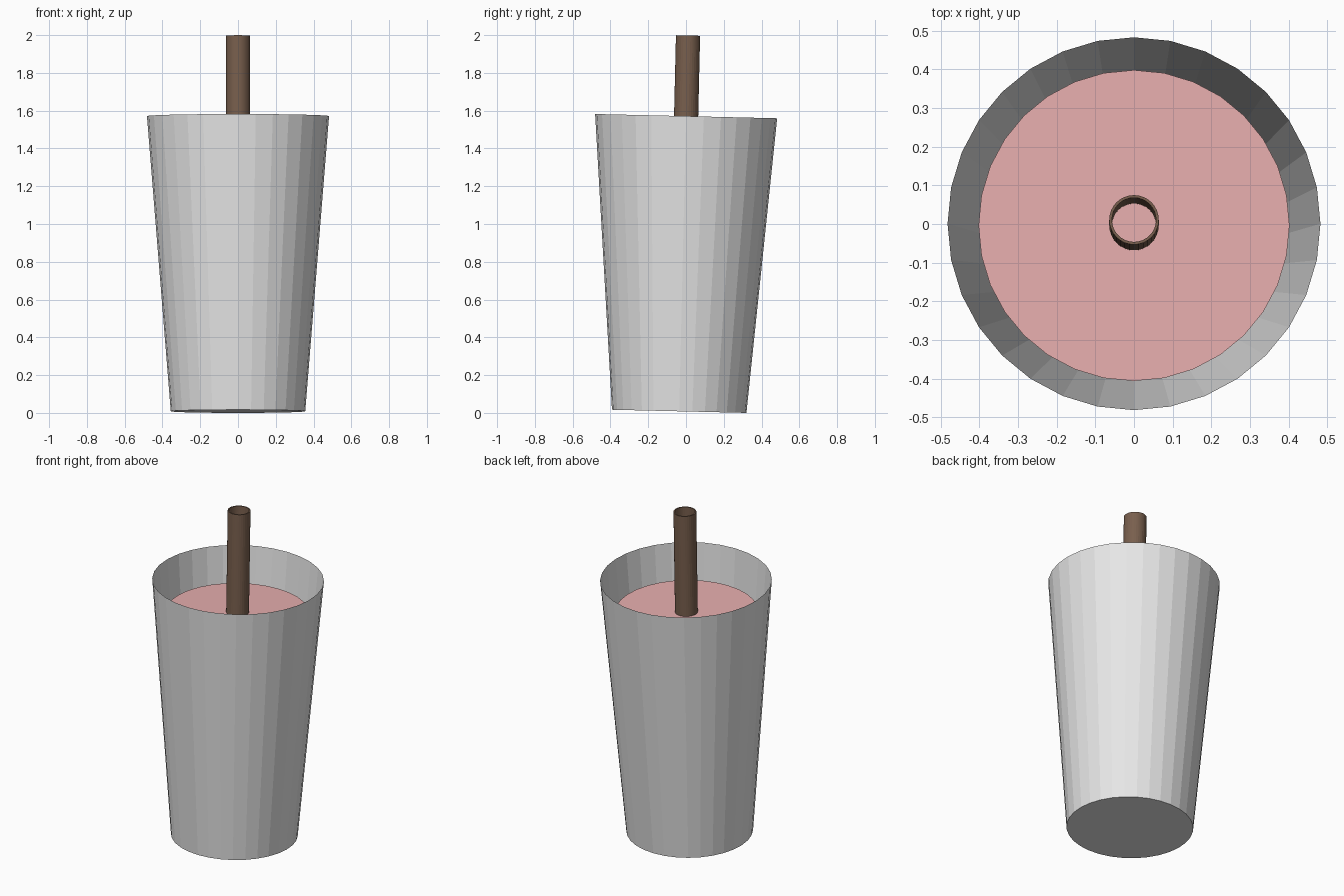
import bpy, bmesh, math
from mathutils import Matrix

if "Cube" in bpy.data.objects:
    bpy.data.objects.remove(bpy.data.objects["Cube"])

SIDES = 32
# The whole drink leans very slightly backwards about x
LEAN = Matrix.Translation((0, -0.036, 0.0084)) @ Matrix.Rotation(-0.0235, 4, 'X')


def material(name, rgb):
    m = bpy.data.materials.new(name)
    m.diffuse_color = (*rgb, 1)
    m.use_nodes = True
    m.node_tree.nodes["Principled BSDF"].inputs["Base Color"].default_value = m.diffuse_color
    return m


def lathe(name, profile, mat, closed=False, cap_start=False, cap_end=False):
    """Spin (radius, height) points around the leaning axis."""
    bm = bmesh.new()
    rings = [[bm.verts.new((r * math.cos(2 * math.pi * i / SIDES),
                            r * math.sin(2 * math.pi * i / SIDES), z))
              for i in range(SIDES)] for r, z in profile]
    pairs = list(zip(rings, rings[1:]))
    if closed:
        pairs.append((rings[-1], rings[0]))
    for a, b in pairs:
        for i in range(SIDES):
            j = (i + 1) % SIDES
            bm.faces.new((a[i], a[j], b[j], b[i]))
    if cap_start:
        bm.faces.new(rings[0][::-1])
    if cap_end:
        bm.faces.new(rings[-1])
    bm.transform(LEAN)
    me = bpy.data.meshes.new(name)
    bm.to_mesh(me)
    bm.free()
    me.materials.append(mat)
    ob = bpy.data.objects.new(name, me)
    bpy.context.collection.objects.link(ob)
    return ob


white = material("cup_white", (0.8, 0.8, 0.8))
pink = material("drink_pink", (0.85, 0.45, 0.45))
brown = material("straw_brown", (0.19, 0.115, 0.075))

# Thin tapered cup, open at the top
lathe("cup", [(0.356, 0), (0.482, 1.563)], white, cap_start=True)

# Drink inside, slightly narrower than the cup
lathe("drink", [(0.295, 0.06), (0.402, 1.365)], pink, cap_start=True, cap_end=True)

# Hollow straw standing in the drink
lathe("straw", [(0.064, 1.33), (0.064, 1.99), (0.057, 1.99), (0.057, 1.33)],
      brown, closed=True)
